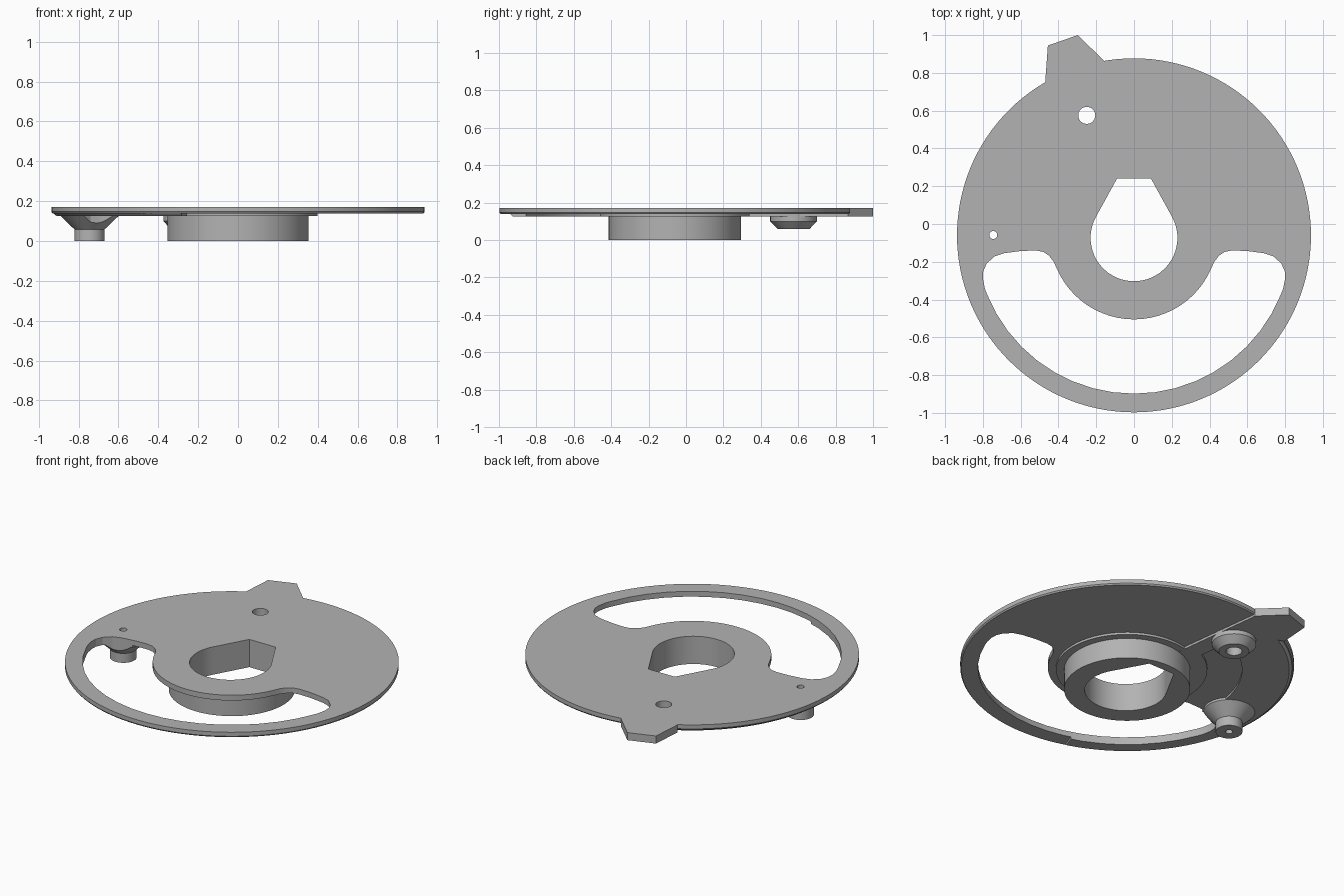
import bpy, bmesh
from math import cos, sin, radians, pi

cube = bpy.data.objects.get("Cube")
if cube:
    bpy.data.objects.remove(cube)

CY = -0.06                       # centre line of disc and hub
TOP, THIN, THICK = 0.172, 0.139, 0.125

grey = bpy.data.materials.new("plain grey")
grey.use_nodes = True
COLOUR = (0.45, 0.45, 0.45, 1)
grey.diffuse_color = COLOUR
grey.node_tree.nodes["Principled BSDF"].inputs["Base Color"].default_value = COLOUR


def arc(r, a0, a1, n, cx=0.0, cy=CY):
    """Points on an arc, angles in degrees."""
    return [(cx + r * cos(radians(a0 + (a1 - a0) * i / n)),
             cy + r * sin(radians(a0 + (a1 - a0) * i / n))) for i in range(n + 1)]


def circle(r, n=64, cx=0.0, cy=CY):
    return arc(r, 0, 360, n, cx, cy)[:-1]


def loft(name, *levels):
    """Closed solid through (z, outline) levels from bottom to top."""
    bm = bmesh.new()
    rings = [[bm.verts.new((x, y, z)) for x, y in pts] for z, pts in levels]
    n = len(rings[0])
    for low, high in zip(rings, rings[1:]):
        for i in range(n):
            j = (i + 1) % n
            bm.faces.new((low[i], low[j], high[j], high[i]))
    bm.faces.new(rings[0][::-1])
    bm.faces.new(rings[-1])
    bmesh.ops.recalc_face_normals(bm, faces=bm.faces)
    mesh = bpy.data.meshes.new(name)
    bm.to_mesh(mesh)
    bm.free()
    mesh.materials.append(grey)
    ob = bpy.data.objects.new(name, mesh)
    bpy.context.collection.objects.link(ob)
    return ob


def cutter(name, pts):
    ob = loft(name, (-0.2, pts), (0.4, pts))
    ob.hide_render = True
    return ob


def combine(ob, others, operation="DIFFERENCE"):
    """Apply a boolean with each of the other objects."""
    for other in others:
        mod = ob.modifiers.new("boolean", "BOOLEAN")
        mod.operation, mod.solver, mod.object = operation, "EXACT", other
    graph = bpy.context.evaluated_depsgraph_get()
    mesh = bpy.data.meshes.new_from_object(ob.evaluated_get(graph))
    ob.modifiers.clear()
    ob.data = mesh


# Crescent window, right half mirrored to the left
half = arc(0.445, -90, -24, 12)
half += [(0.425, -0.2), (0.45, -0.168), (0.48, -0.148), (0.52, -0.14), (0.6, -0.143),
         (0.69, -0.155), (0.74, -0.172), (0.78, -0.21), (0.798, -0.25), (0.8, -0.29),
         (0.79, -0.34)]
half += arc(0.838, -22, -90, 9)
window = cutter("window_cutter", half + [(-x, y) for x, y in half[-2:0:-1]])

# Keyed bore and the two small holes
bore_pts = arc(0.23, 150, 390, 40, cy=-0.073) + [(0.09, 0.24), (-0.09, 0.24)]
bore = cutter("bore_cutter", bore_pts)
POST, BOSS = (-0.745, -0.058), (-0.25, 0.575)
post_hole = cutter("post_hole_cutter", circle(0.021, 24, *POST))
boss_hole = cutter("boss_hole_cutter", circle(0.045, 32, *BOSS))

# Curved shallow channel on the underside, between hub and post
channel = cutter("channel_cutter",
                 arc(0.645, 112, 183, 20) + [(-0.6, -0.2), (-0.45, -0.2)]
                 + arc(0.45, 185, 118, 16))

# Main disc with its pointer tab
disc = loft("disc", (THIN, circle(0.931, 128)), (0.147, circle(0.937, 128)),
            (TOP, circle(0.937, 128)))
tab_pts = [(-0.47, 0.752), (-0.35, 0.72), (-0.158, 0.8), (-0.16, 0.866),
           (-0.298, 1.0), (-0.456, 0.945)]
tab = loft("pointer_tab", (THICK, tab_pts), (TOP, tab_pts))
combine(disc, [tab], "UNION")
bpy.data.objects.remove(tab)
combine(disc, [window, bore, post_hole, boss_hole])


# Thicker underside on one half, with a chamfered rim
def half_outline(r):
    return (arc(r, 100, 252, 56)
            + [(-0.22, -0.75), (-0.52, -0.32), (-0.47, -0.12), (-0.25, -0.06), (-0.08, 0.2)])


underside = loft("thick_underside", (THICK, half_outline(0.91)), (0.149, half_outline(0.936)))
combine(underside, [window, channel, bore, post_hole, boss_hole])

# Hub with a thin flange
hub = loft("hub", (0.0, circle(0.354)), (0.15, circle(0.354)))
combine(hub, [bore])
flange = loft("hub_flange", (THICK + 0.0005, circle(0.4)), (0.15, circle(0.4)))
combine(flange, [bore])

# Conical post, trimmed by the window
post = loft("post", (0.0, circle(0.075, 40, *POST)), (0.058, circle(0.075, 40, *POST)),
            (THICK, circle(0.145, 40, *POST)), (0.15, circle(0.145, 40, *POST)))
combine(post, [window, post_hole])

# Tapered boss
boss = loft("boss", (0.058, circle(0.085, 40, *BOSS)), (0.1, circle(0.125, 40, *BOSS)),
            (0.15, circle(0.125, 40, *BOSS)))
combine(boss, [boss_hole])

# Remove cutters and shade the parts
for ob in (window, bore, post_hole, boss_hole, channel):
    bpy.data.objects.remove(ob)
bpy.ops.object.select_all(action="DESELECT")
for ob in (disc, underside, hub, flange, post, boss):
    ob.select_set(True)
bpy.context.view_layer.objects.active = disc
bpy.ops.object.shade_smooth_by_angle(angle=pi / 9)
